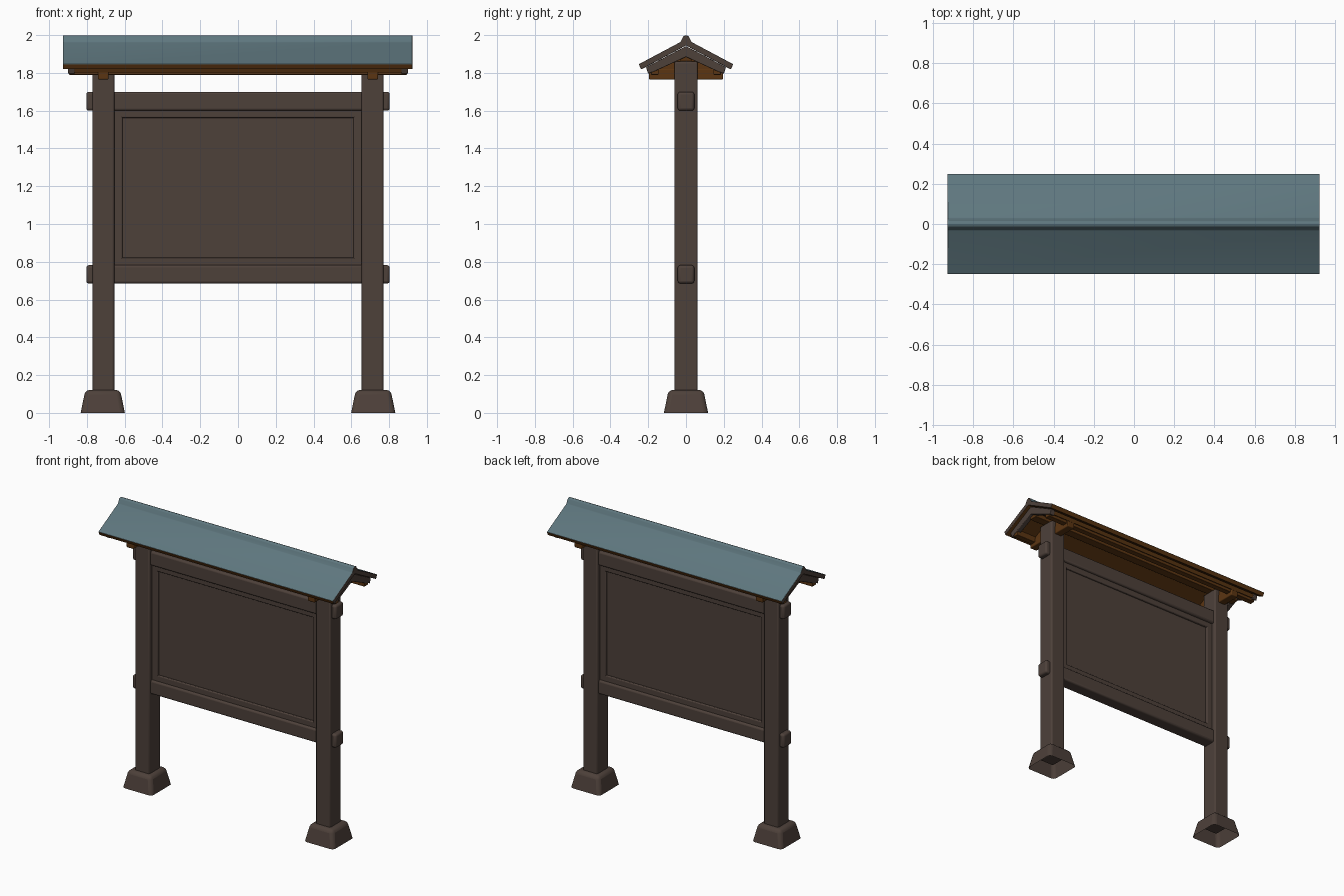
import bpy, bmesh, math

cube = bpy.data.objects.get("Cube")
if cube:
    bpy.data.objects.remove(cube, do_unlink=True)


def material(name, rgb):
    m = bpy.data.materials.new(name)
    m.use_nodes = True
    m.diffuse_color = (*rgb, 1)
    m.node_tree.nodes["Principled BSDF"].inputs["Base Color"].default_value = (*rgb, 1)
    return m


WOOD = material("dark brown wood", (0.075, 0.052, 0.042))
TEAL = material("teal roofing", (0.112, 0.182, 0.208))
RUST = material("orange brown underside", (0.105, 0.036, 0.006))


def finish(name, bm, mats, bevel=0.0, mirror="", rule=None):
    """Turn a bmesh into a bevelled, optionally mirrored object."""
    bm.normal_update()
    if rule:
        for f in bm.faces:
            f.material_index = rule(f)
    me = bpy.data.meshes.new(name)
    bm.to_mesh(me)
    bm.free()
    for m in mats:
        me.materials.append(m)
    ob = bpy.data.objects.new(name, me)
    bpy.context.collection.objects.link(ob)
    if bevel:
        b = ob.modifiers.new("Bevel", "BEVEL")
        b.width, b.segments, b.limit_method = bevel, 3, "ANGLE"
    if mirror:
        mod = ob.modifiers.new("Mirror", "MIRROR")
        mod.use_axis = ["X" in mirror, "Y" in mirror, False]
        mod.use_clip = False
        mod.use_mirror_merge = False
    bpy.ops.object.select_all(action="DESELECT")
    ob.select_set(True)
    bpy.context.view_layer.objects.active = ob
    bpy.ops.object.shade_smooth_by_angle(angle=math.radians(35))
    return ob


def box(name, x, y, z, mat=WOOD, bevel=0.008, mirror=""):
    bm = bmesh.new()
    bmesh.ops.create_cube(bm, size=1)
    for v in bm.verts:
        v.co = [r[0] + (c + 0.5) * (r[1] - r[0]) for c, r in zip(v.co, (x, y, z))]
    return finish(name, bm, [mat], bevel, mirror)


def gable(name, upper, lower, x0, x1, mats, rule, bevel=0.004, mirror=""):
    """Extrude a symmetric gable section; half profiles run from ridge to eave."""
    right = upper + lower[::-1]
    left = [(-y, z) for y, z in right if y > 0][::-1]
    bm = bmesh.new()
    face = bm.faces.new([bm.verts.new((x0, y, z)) for y, z in right + left])
    out = bmesh.ops.extrude_face_region(bm, geom=[face])
    for v in out["geom"]:
        if isinstance(v, bmesh.types.BMVert):
            v.co.x = x1
    bmesh.ops.recalc_face_normals(bm, faces=bm.faces[:])
    return finish(name, bm, mats, bevel, mirror, rule)


# Posts on tapered, hollow stone-shaped feet
box("posts", (0.655, 0.77), (-0.062, 0.062), (0.06, 1.86), bevel=0.01, mirror="X")
bm = bmesh.new()
bmesh.ops.create_cube(bm, size=1)
for v in bm.verts:
    half = 0.092 if v.co.z > 0 else 0.117
    v.co = (0.716 + math.copysign(half, v.co.x), math.copysign(half, v.co.y),
            0.122 if v.co.z > 0 else 0)
bm.normal_update()
bmesh.ops.delete(bm, geom=[f for f in bm.faces if f.normal.z < -0.9], context="FACES")
finish("post_feet", bm, [WOOD], 0.024, "X")

# Horizontal rails with tenon ends that come through the posts
for label, z0, z1 in (("lower", 0.685, 0.782), ("upper", 1.6, 1.7)):
    box(label + "_rail", (-0.68, 0.68), (-0.047, 0.047), (z0, z1), bevel=0.012)
    box(label + "_rail_ends", (0.74, 0.803), (-0.044, 0.044), (z0, z1), bevel=0.014, mirror="X")

# Notice board with its frame
box("notice_board", (-0.64, 0.64), (-0.016, 0.016), (0.76, 1.62), bevel=0)
box("frame_sides", (0.612, 0.67), (-0.03, 0.03), (0.76, 1.62), bevel=0.006, mirror="X")
box("frame_top", (-0.66, 0.66), (-0.03, 0.03), (1.562, 1.62), bevel=0.006)
box("frame_bottom", (-0.66, 0.66), (-0.03, 0.03), (0.76, 0.822), bevel=0.006)


# Roofing sheet: teal above, wood ends, rust coloured underside
def roof_colour(f):
    if abs(f.normal.x) > 0.9:
        return 1
    return 2 if f.normal.z < -0.3 else 0


gable("roof", [(0, 2.0), (0.014, 1.994), (0.03, 1.963), (0.25, 1.846)],
      [(0, 1.945), (0.237, 1.818)], -0.927, 0.923, [TEAL, WOOD, RUST], roof_colour)

# Boarding under the roof and bargeboards at both ends
gable("roof_boarding", [(0, 1.94), (0.21, 1.828)], [(0, 1.905), (0.2, 1.803)],
      -0.88, 0.88, [RUST], None, 0)
gable("bargeboards", [(0, 1.942), (0.212, 1.83)], [(0, 1.885), (0.14, 1.82), (0.2, 1.795)],
      0.865, 0.9, [WOOD], None, 0.004, "X")

# Eave beams, ridge beam and the cross beams over the posts
box("eave_beams", (-0.895, 0.895), (0.145, 0.185), (1.79, 1.835), RUST, 0.004, "Y")
box("ridge_beam", (-0.88, 0.88), (-0.03, 0.03), (1.86, 1.92), RUST, 0.004)
box("cross_beams", (0.685, 0.742), (-0.197, 0.197), (1.765, 1.822), RUST, 0.006, "X")
gable("gable_blocks", [(0, 1.92), (0.17, 1.83)], [(0, 1.8), (0.17, 1.8)],
      0.69, 0.737, [RUST], None, 0, "X")
